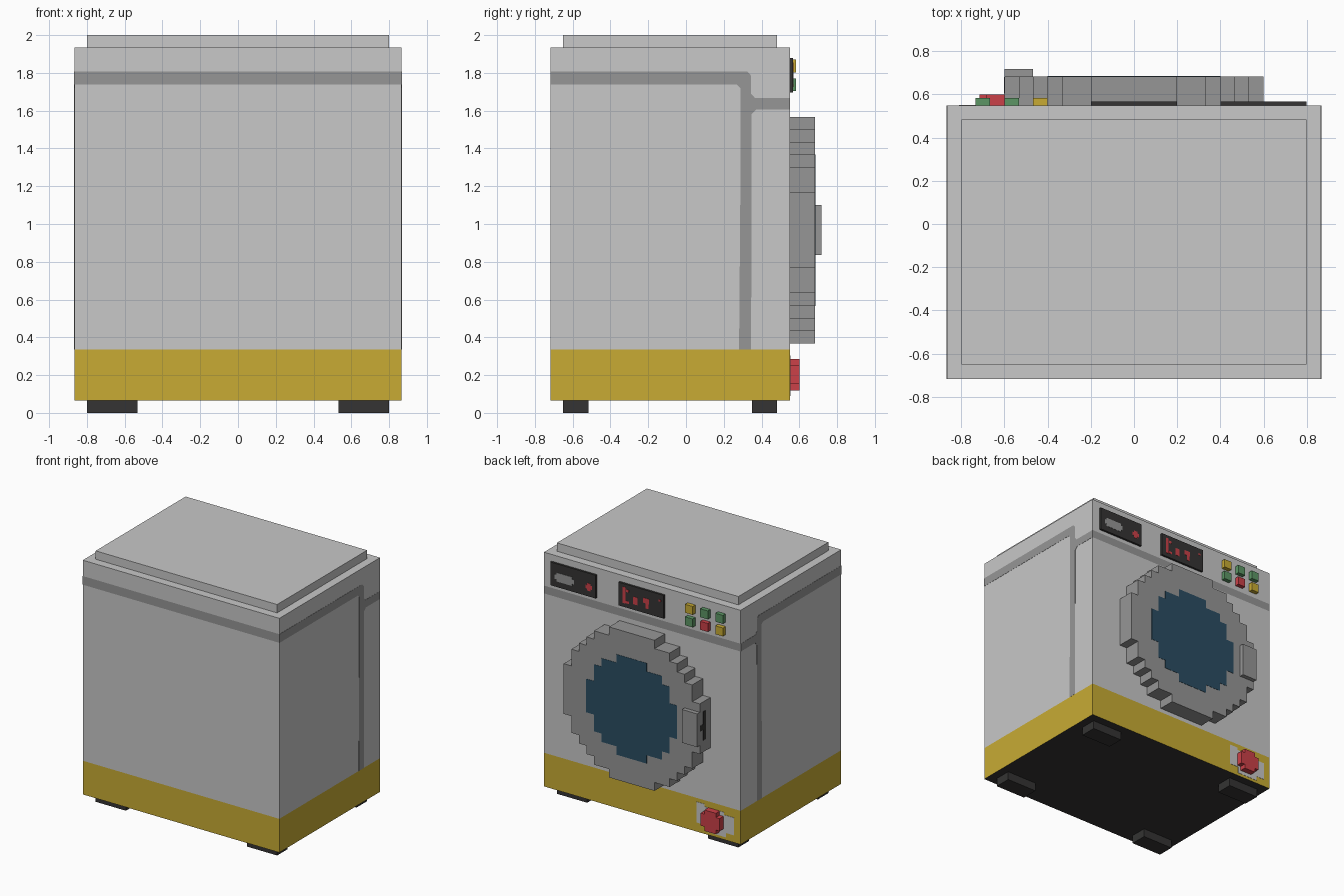
import bpy, bmesh
from mathutils import Vector

if "Cube" in bpy.data.objects:
    bpy.data.objects.remove(bpy.data.objects["Cube"], do_unlink=True)

U = 1 / 15                      # block size
BACK = 0.55                     # plane carrying door and controls
COLORS = {
    "light_grey": (0.58, 0.58, 0.58),
    "mid_grey": (0.305, 0.305, 0.305),
    "yellow": (0.58, 0.41, 0.034),
    "black": (0.035, 0.034, 0.033),
    "red": (0.60, 0.052, 0.065),
    "green": (0.107, 0.305, 0.13),
    "dark_blue": (0.023, 0.074, 0.122),
}
MATS = {}
for n, c in COLORS.items():
    m = bpy.data.materials.new(n)
    m.use_nodes = True
    m.diffuse_color = (*c, 1)
    bsdf = m.node_tree.nodes["Principled BSDF"]
    bsdf.inputs["Base Color"].default_value = (*c, 1)
    bsdf.inputs["Roughness"].default_value = 0.7
    MATS[n] = m


def finish(name, bm, *mats):
    bmesh.ops.recalc_face_normals(bm, faces=bm.faces)
    me = bpy.data.meshes.new(name)
    bm.to_mesh(me)
    bm.free()
    for m in mats:
        me.materials.append(MATS[m])
    ob = bpy.data.objects.new(name, me)
    bpy.context.collection.objects.link(ob)
    return ob


def box_bm(x, y, z):
    bm = bmesh.new()
    bmesh.ops.create_cube(bm, size=1)
    for v in bm.verts:
        v.co = [r[0] if c < 0 else r[1] for c, r in zip(v.co, (x, y, z))]
    return bm


def box(name, x, y, z, mat):
    return finish(name, box_bm(x, y, z), mat)


def prism(name, pts, axis, a, b, mat):
    """Extrude an outline from a to b along x (points are y, z) or y (points are x, z)."""
    bm = bmesh.new()
    place = (lambda p: (a, p[0], p[1])) if axis == "x" else (lambda p: (p[0], a, p[1]))
    f = bm.faces.new([bm.verts.new(place(p)) for p in pts])
    new = bmesh.ops.extrude_face_region(bm, geom=[f])["geom"]
    d = Vector((b - a, 0, 0)) if axis == "x" else Vector((0, b - a, 0))
    bmesh.ops.translate(bm, verts=[e for e in new if isinstance(e, bmesh.types.BMVert)], vec=d)
    return finish(name, bm, mat)


def stepped_disc(corners, cx, cz, s):
    """Blocky circle outline from the outer corners of one quarter."""
    q = []
    for i, (x, z) in enumerate(corners):
        q.append((x, z))
        if i + 1 < len(corners):
            q.append((corners[i + 1][0], z))
    loop = (q + [(-x, z) for x, z in reversed(q)] + [(-x, -z) for x, z in q]
            + [(x, -z) for x, z in reversed(q)])
    return [(cx + x * s, cz + z * s) for x, z in loop]


# Cabinet with painted base band and stripes
bm = box_bm((-13 * U, 13 * U), (-0.717, BACK), (U, 29 * U))
for h in (0.335, 1.605, 1.667, 1.738, 1.807):
    bmesh.ops.bisect_plane(bm, geom=bm.verts[:] + bm.edges[:] + bm.faces[:],
                           plane_co=(0, 0, h), plane_no=(0, 0, 1))
bm.normal_update()
for f in bm.faces:
    c = f.calc_center_median()
    if f.normal.z < -0.5:
        f.material_index = 3
    elif c.z < 0.335:
        f.material_index = 2
    elif f.normal.y < -0.5 and 1.738 < c.z < 1.807:
        f.material_index = 1
    elif f.normal.y > 0.5 and 1.605 < c.z < 1.667:
        f.material_index = 1
finish("cabinet", bm, "light_grey", "mid_grey", "yellow", "black")
box("lid", (-0.8, 0.8), (-0.65, 0.483), (29 * U, 2), "light_grey")

# Branching stripe on both sides
stripe = [(-0.717, 1.807), (0.325, 1.807), (0.345, 1.785), (0.345, 1.69), (0.365, 1.667),
          (BACK, 1.667), (BACK, 1.605), (0.37, 1.605), (0.347, 1.58), (0.345, 0.335),
          (0.281, 0.335), (0.288, 1.2), (0.288, 1.72), (0.27, 1.738), (-0.717, 1.738)]
for side, s in (("left", 1), ("right", -1)):
    prism(f"side_stripe_{side}", stripe, "x", s * 0.8662, s * 0.8682, "mid_grey")
    for end, y in (("front", (-0.65, -0.517)), ("back", (0.35, 0.483))):
        box(f"foot_{end}_{side}", sorted((s * 0.533, s * 0.8)), y, (0, U), "black")

# Round door with window and handle
DZ = 0.967
prism("door", stepped_disc([(9, 3), (8, 5), (7, 6), (6, 7), (5, 8), (3, 9)], 0, DZ, U),
      "y", BACK, 0.683, "mid_grey")
prism("door_window", stepped_disc([(6, 2), (5, 4), (4, 5), (2, 6)], 0, DZ, U),
      "y", 0.682, 0.685, "dark_blue")
box("door_handle", (-0.6, -0.467), (0.683, 0.717), (0.835, 1.1), "mid_grey")
box("latch_slot", (-0.602, -0.599), (0.605, 0.64), (0.86, 1.09), "black")
box("latch_slot_arm", (-0.602, -0.599), (0.64, 0.682), (0.945, 0.99), "black")

# Control panels
FACE = BACK + U / 4
box("dispenser_panel", (0.4, 0.8), (BACK, FACE), (1.695, 1.88), "black")
box("display_panel", (-0.2, 0.2), (BACK, FACE), (1.695, 1.88), "black")
pill = stepped_disc([(0.085, 0.018), (0.07, 0.035)], 0.675, 1.775, 1)
prism("dispenser_grip", pill, "y", FACE - 0.001, FACE + 0.002, "mid_grey")
dot = stepped_disc([(0.03, 0.015), (0.015, 0.03)], 0.46, 1.77, 1)
prism("dispenser_light", dot, "y", FACE - 0.001, FACE + 0.002, "red")

# Display marks: centre x, centre z, width, height
for i, (x, z, w, h) in enumerate([(0.15, 1.79, 0.025, 0.13), (0.12, 1.83, 0.025, 0.02),
                                  (0.12, 1.74, 0.03, 0.02), (0.05, 1.77, 0.04, 0.06),
                                  (-0.045, 1.795, 0.05, 0.04), (-0.055, 1.755, 0.025, 0.04),
                                  (-0.165, 1.83, 0.02, 0.015)]):
    box(f"display_mark_{i + 1}", (x - w / 2, x + w / 2), (FACE - 0.001, FACE + 0.002),
        (z - h / 2, z + h / 2), "red")

# Push buttons
for row, (z, cols) in enumerate([(1.803, ("yellow", "green", "green")),
                                 (1.703, ("green", "red", "yellow"))]):
    for col, mat in enumerate(cols):
        x = -0.467 - col * 2 * U
        box(f"button_{row + 1}_{col + 1}", (x, x + U), (BACK, BACK + U / 2), (z, z + U), mat)

# Stop button on its pale patch
patch = [(-0.81, 0.125), (-0.74, 0.125), (-0.74, 0.09), (-0.56, 0.09), (-0.56, 0.14),
         (-0.48, 0.14), (-0.48, 0.305), (-0.55, 0.305), (-0.55, 0.285), (-0.72, 0.285),
         (-0.72, 0.265), (-0.81, 0.265)]
prism("stop_patch", patch, "y", BACK - 0.001, BACK + 0.002, "light_grey")
prism("stop_button", stepped_disc([(2.5, 1.5), (1.5, 2.5)], -0.633, 0.202, U / 2),
      "y", BACK, 0.6, "red")
